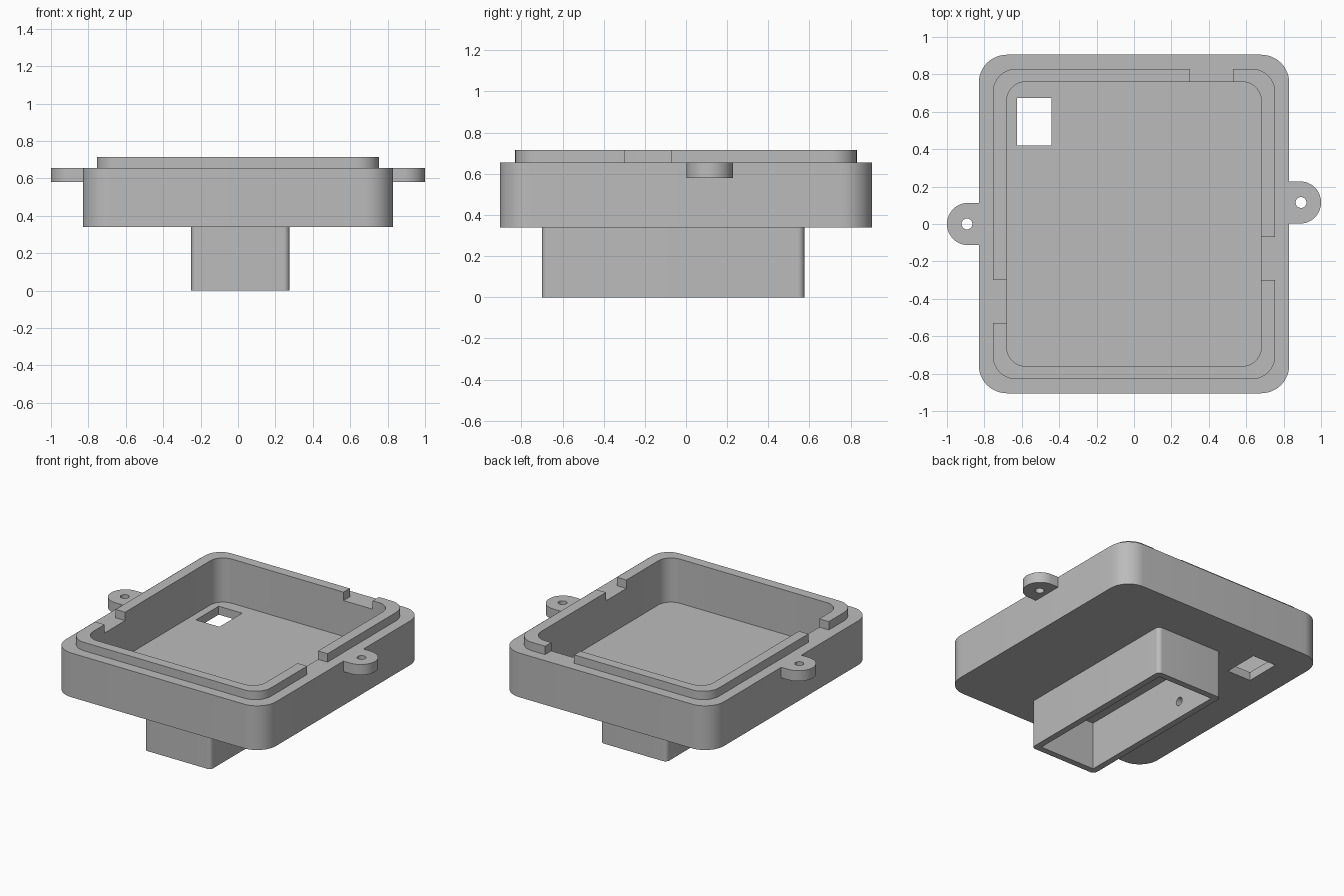
import bpy, bmesh
from math import cos, sin, pi, radians
from mathutils import Matrix

if "Cube" in bpy.data.objects:
    bpy.data.objects.remove(bpy.data.objects["Cube"], do_unlink=True)

GREY = (0.5, 0.5, 0.5, 1)
mat = bpy.data.materials.new("plain grey plastic")
mat.use_nodes = True
mat.diffuse_color = GREY
mat.node_tree.nodes["Principled BSDF"].inputs["Base Color"].default_value = GREY

BASE, RIM, TOP, FLOOR = 0.34, 0.655, 0.715, 0.40


def arc(cx, cy, r, start, end, steps):
    angles = [radians(start + (end - start) * i / steps) for i in range(steps + 1)]
    return [(cx + r * cos(a), cy + r * sin(a)) for a in angles]


def rectangle(x0, x1, y0, y1, r=0):
    """Outline of a rectangle, with rounded corners if r is given."""
    if not r:
        return [(x0, y0), (x1, y0), (x1, y1), (x0, y1)]
    return (arc(x1 - r, y1 - r, r, 0, 90, 12) + arc(x0 + r, y1 - r, r, 90, 180, 12)
            + arc(x0 + r, y0 + r, r, 180, 270, 12) + arc(x1 - r, y0 + r, r, 270, 360, 12))


def circle(cx, cy, r):
    return arc(cx, cy, r, 0, 360, 32)[:-1]


def prism(name, outline, z0, z1):
    """Solid made by raising a flat outline from z0 to z1."""
    bm = bmesh.new()
    face = bm.faces.new([bm.verts.new((x, y, z0)) for x, y in outline])
    raised = bmesh.ops.extrude_face_region(bm, geom=[face])["geom"]
    bmesh.ops.translate(bm, vec=(0, 0, z1 - z0),
                        verts=[v for v in raised if isinstance(v, bmesh.types.BMVert)])
    bmesh.ops.recalc_face_normals(bm, faces=bm.faces)
    mesh = bpy.data.meshes.new(name)
    bm.to_mesh(mesh)
    bm.free()
    mesh.materials.append(mat)
    obj = bpy.data.objects.new(name, mesh)
    bpy.context.collection.objects.link(obj)
    return obj


def activate(obj):
    bpy.ops.object.select_all(action="DESELECT")
    obj.select_set(True)
    bpy.context.view_layer.objects.active = obj


def combine(obj, other, operation="DIFFERENCE"):
    """Join or cut with another solid, which is then removed."""
    activate(obj)
    mod = obj.modifiers.new("combine", "BOOLEAN")
    mod.operation, mod.solver, mod.object = operation, "EXACT", other
    bpy.ops.object.modifier_apply(modifier=mod.name)
    bpy.data.objects.remove(other, do_unlink=True)


# Sealing lip with three gaps
lip = prism("lip", rectangle(-0.755, 0.755, -0.83, 0.83, 0.125), 0.6, TOP)
for gap in ((0.30, 0.53, 0.72, 0.9), (-0.9, -0.66, -0.53, -0.30), (0.66, 0.9, -0.30, -0.07)):
    combine(lip, prism("gap", rectangle(*gap), 0.5, 0.8))

# Case body: shell, lip, cavity and floor opening
case = prism("case_body", rectangle(-0.83, 0.83, -0.905, 0.905, 0.15), BASE, RIM)
combine(case, lip, "UNION")
combine(case, prism("cavity", rectangle(-0.68, 0.68, -0.76, 0.76, 0.1), FLOOR, 1))
combine(case, prism("opening", rectangle(-0.625, -0.44, 0.42, 0.675), 0.2, 0.6))

# Mounting lugs with screw holes
lugs = []
for name, side, y in (("left_lug", 1, 0.115), ("right_lug", -1, 0)):
    r = 0.113
    outline = [(0.83, y - r)] + arc(1 - r, y, r, -90, 90, 24) + [(0.83, y + r)]
    lug = prism(name, [(side * px, py) for px, py in outline], 0.58, RIM)
    combine(lug, prism("screw_hole", circle(side * 0.893, y, 0.029), 0.5, 0.8))
    lugs.append(lug)

# Hollow box under the case, open below, with a cable hole in one wall
box = prism("lower_box", rectangle(-0.25, 0.275, -0.70, 0.575, 0.03), 0, BASE)
wall = 0.045
combine(box, prism("hollow", rectangle(-0.25 + wall, 0.275 - wall, -0.70 + wall, 0.575 - wall),
                   -0.1, 0.5))
drill = prism("cable_hole", circle(0, 0, 0.03), -0.1, 0.1)
drill.data.transform(Matrix.Translation((-0.23, 0.21, 0.12)) @ Matrix.Rotation(pi / 2, 4, "Y"))
combine(box, drill)

# Smooth the rounded corners, keep the edges sharp
for obj in [case, box] + lugs:
    activate(obj)
    bpy.ops.object.shade_smooth_by_angle(angle=radians(30))
